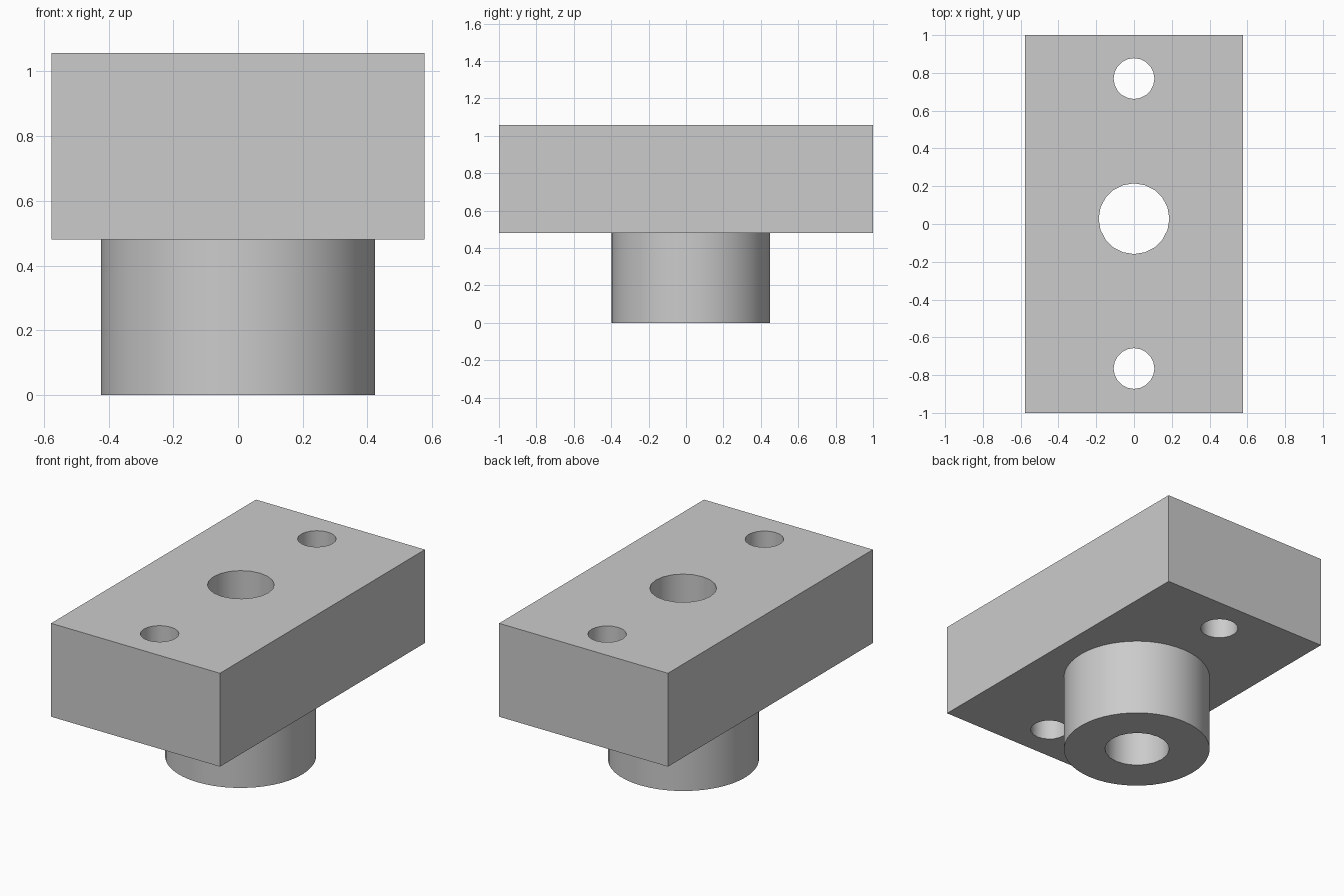
import bpy

old = bpy.data.objects.get("Cube")
if old:
    bpy.data.objects.remove(old, do_unlink=True)

BLOCK_BOTTOM, BLOCK_TOP = 0.48, 1.057
AXIS_Y = 0.025

grey = bpy.data.materials.new("plain grey")
grey.use_nodes = True
colour = (0.6, 0.6, 0.6, 1)
grey.diffuse_color = colour
grey.node_tree.nodes["Principled BSDF"].inputs["Base Color"].default_value = colour


def cylinder(name, radius, y, bottom, top, sides):
    bpy.ops.mesh.primitive_cylinder_add(
        vertices=sides, radius=radius, depth=top - bottom,
        location=(0, y, (bottom + top) / 2))
    obj = bpy.context.object
    obj.name = name
    obj.data.materials.append(grey)
    return obj


def combine(target, tool, operation):
    mod = target.modifiers.new(tool.name, "BOOLEAN")
    mod.operation = operation
    mod.solver = "EXACT"
    mod.object = tool
    bpy.context.view_layer.objects.active = target
    bpy.ops.object.modifier_apply(modifier=mod.name)
    bpy.data.objects.remove(tool, do_unlink=True)


# Rectangular block
bpy.ops.mesh.primitive_cube_add(size=1, location=(0, 0, (BLOCK_BOTTOM + BLOCK_TOP) / 2))
block = bpy.context.object
block.name = "flanged_block"
block.scale = (1.154, 2, BLOCK_TOP - BLOCK_BOTTOM)
bpy.ops.object.transform_apply(location=False, rotation=False, scale=True)
block.data.materials.append(grey)

# Round collar below the block
combine(block, cylinder("collar", 0.423, AXIS_Y, 0, 0.7, 48), "UNION")

# Central bore and the two bolt holes, all right through
combine(block, cylinder("bore", 0.187, AXIS_Y + 0.003, -0.1, 1.2, 20), "DIFFERENCE")
for y in (-0.765, 0.77):
    combine(block, cylinder("bolt_hole", 0.108, y, 0.3, 1.2, 20), "DIFFERENCE")

# Smooth round walls, sharp rims
bpy.ops.object.select_all(action="DESELECT")
block.select_set(True)
bpy.context.view_layer.objects.active = block
bpy.ops.object.shade_smooth_by_angle(angle=0.6)
